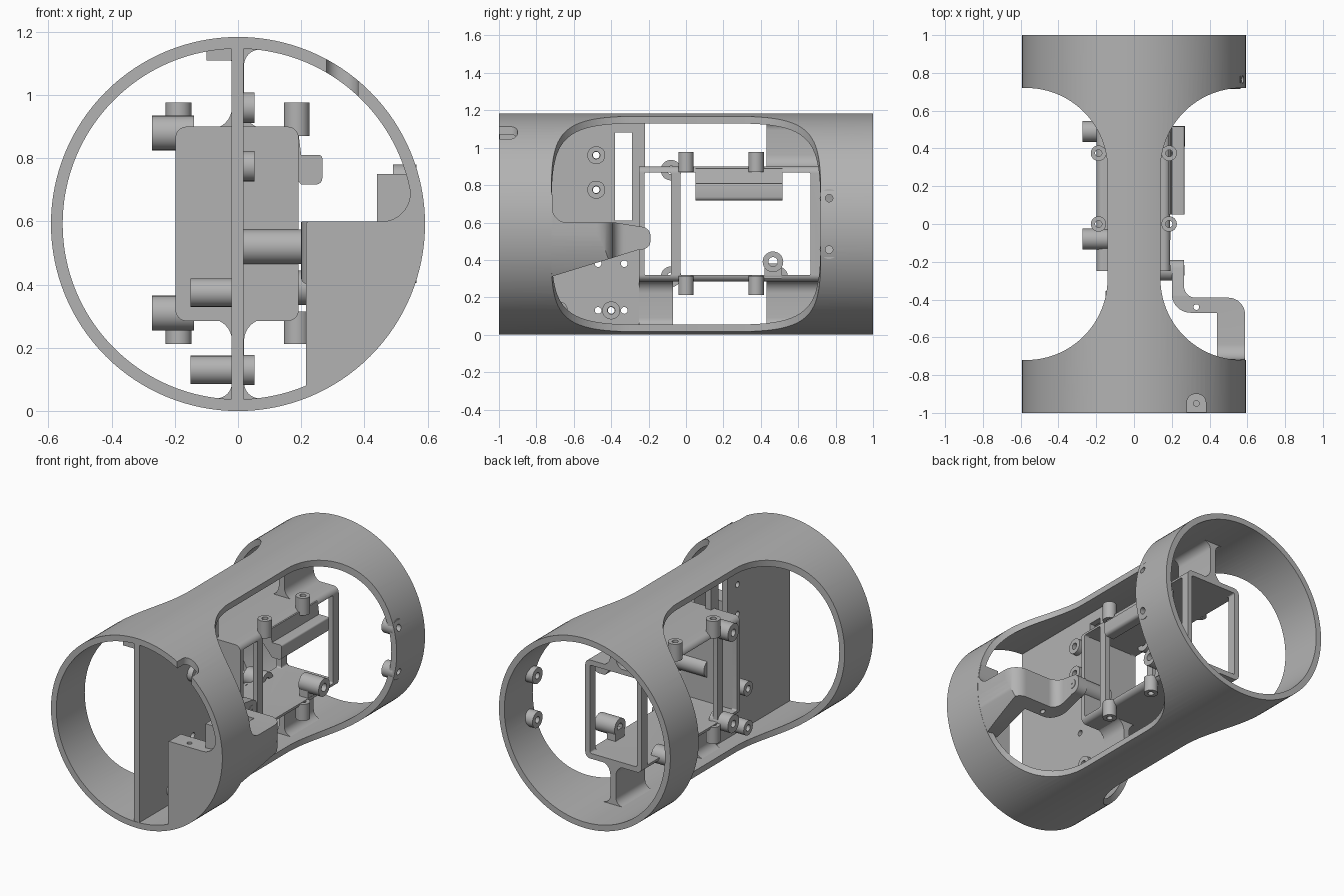
import bpy, bmesh
from math import sin, cos, pi, tan
from mathutils import Vector

start = bpy.data.objects.get("Cube")
if start:
    bpy.data.objects.remove(start)

grey = bpy.data.materials.new("plain grey")
grey.use_nodes = True
grey.diffuse_color = (0.45, 0.45, 0.45, 1)
grey.node_tree.nodes["Principled BSDF"].inputs["Base Color"].default_value = (0.45, 0.45, 0.45, 1)

R, WALL, MID = 0.592, 0.037, 0.592


def place(axis, p, d):
    """2D profile point p at depth d along the axis."""
    u, v = p
    return {"x": (d, u, v), "y": (u, d, v), "z": (u, v, d)}[axis]


def finish(bm, name):
    bmesh.ops.recalc_face_normals(bm, faces=bm.faces)
    mesh = bpy.data.meshes.new(name)
    bm.to_mesh(mesh)
    bm.free()
    obj = bpy.data.objects.new(name, mesh)
    bpy.context.collection.objects.link(obj)
    mesh.materials.append(grey)
    return obj


def rounded(corners, steps=10):
    """Polygon whose corners (u, v, radius) are replaced by arcs."""
    out = []
    for i, c in enumerate(corners):
        p = Vector(c[:2])
        r = c[2] if len(c) > 2 else 0
        if not r:
            out.append(p)
            continue
        a = (Vector(corners[i - 1][:2]) - p).normalized()
        b = (Vector(corners[(i + 1) % len(corners)][:2]) - p).normalized()
        half = a.angle(b) / 2
        centre = p + (a + b).normalized() * r / sin(half)
        s, e = p + a * r / tan(half) - centre, p + b * r / tan(half) - centre
        sweep = s.angle_signed(e)
        for k in range(steps + 1):
            t = -sweep * k / steps
            out.append(centre + Vector((s.x * cos(t) - s.y * sin(t), s.x * sin(t) + s.y * cos(t))))
    return out


def prism(name, axis, pts, a, b):
    bm = bmesh.new()
    lo = [bm.verts.new(place(axis, p, a)) for p in pts]
    hi = [bm.verts.new(place(axis, p, b)) for p in pts]
    bm.faces.new(lo)
    bm.faces.new(hi)
    for i in range(len(pts)):
        bm.faces.new((lo[i - 1], lo[i], hi[i], hi[i - 1]))
    return finish(bm, name)


def rect(u0, u1, v0, v1, r=0):
    return rounded([(u0, v0, r), (u1, v0, r), (u1, v1, r), (u0, v1, r)])


def circle(c, r, n=32):
    return [(c[0] + r * cos(2 * pi * i / n), c[1] + r * sin(2 * pi * i / n)) for i in range(n)]


def pipe(name, axis, c, outer, inner, a, b, n=28):
    """Hollow cylinder."""
    bm = bmesh.new()
    loops = [[bm.verts.new(place(axis, p, d)) for p in circle(c, r, n)]
             for r, d in ((outer, a), (outer, b), (inner, b), (inner, a))]
    for k in range(4):
        l, m = loops[k - 1], loops[k]
        for i in range(n):
            bm.faces.new((l[i - 1], l[i], m[i], m[i - 1]))
    return finish(bm, name)


def combine(obj, tool, how="DIFFERENCE"):
    mod = obj.modifiers.new("shape", "BOOLEAN")
    mod.operation, mod.object, mod.solver = how, tool, "EXACT"
    bpy.context.view_layer.update()
    graph = bpy.context.evaluated_depsgraph_get()
    mesh = bpy.data.meshes.new_from_object(obj.evaluated_get(graph))
    obj.modifiers.clear()
    obj.data = mesh
    bpy.data.objects.remove(tool)


# Outer shell with a large window on each side
shell = pipe("outer_shell", "y", (0, MID), R, R - WALL, -1, 1, 128)
for s in (-1, 1):
    window = rounded([(s * 0.14, -0.72, 0.43), (s * 0.14, 0.72, 0.43), (s * 0.57, 0.72),
                      (s * 0.9, 0.72), (s * 0.9, -0.72), (s * 0.57, -0.72)], 24)
    combine(shell, prism("window_cutter", "z", window, -0.2, 1.4))
combine(shell, prism("notch_cutter", "z", rect(0.28, 0.38, -1.2, -0.9, 0.045), 0.8, 1.4))
for z in (0.455, 0.73):
    combine(shell, prism("hole_cutter", "x", circle((0.765, z), 0.02), 0.4, 0.8))
    pipe("shell_inner_boss", "x", (0.765, z), 0.05, 0.02, 0.49, 0.565)

# Central divider plate
plate = prism("divider_plate", "x", [
    (-0.998, 0.03), (-0.07, 0.03), (-0.07, 0.29), (-0.24, 0.29), (-0.24, 0.9),
    (-0.22, 0.9), (-0.22, 1.155), (-0.998, 1.155)], -0.02, 0.018)
combine(plate, prism("slot_cutter", "x", rect(-0.38, -0.29, 0.61, 1.08), -0.2, 0.2))
for y, z in [(-0.47, 0.38), (-0.33, 0.38), (-0.47, 0.13), (-0.33, 0.13), (-0.4, 0.13),
             (-0.48, 0.96), (-0.48, 0.775)]:
    combine(plate, prism("hole_cutter", "x", circle((y, z), 0.018, 16), -0.2, 0.2))
prism("top_rail", "y", rect(-0.1, -0.015, 1.11, 1.15), -0.99, -0.75)

# Bosses standing on the plate
for y, z in [(-0.48, 0.96), (-0.48, 0.775), (-0.4, 0.13), (-0.68, 0.13)]:
    pipe("plate_boss", "x", (y, z), 0.048, 0.02, 0.015, 0.053)
for z in (0.13, 0.375):
    pipe("plate_standoff", "x", (-0.4, z), 0.045, 0.02, -0.15, -0.015)

# Webs that blend the inner frame into the shell, below and above
for flip, y0, y1 in [(1, 0.43, 0.72), (-1, 0.43, 0.72), (-1, -0.25, -0.07)]:
    half = [(0.1, 0.3), (0.019, 0.3, 0.07), (0.019, 0.552, 0.05), (0.08, 0.552)]
    pts = rounded(half + [(-p[0], *p[1:]) for p in reversed(half)], 8)
    prism("support_web", "y", [(x, MID + flip * z) for x, z in pts], y0, y1)

# Inner frame: solid front, open back and sides
frame = prism("inner_frame", "y", rect(-0.198, 0.192, 0.285, 0.9, 0.035), -0.25, 0.72)
combine(frame, prism("hollow_cutter", "y", rect(-0.165, 0.16, 0.318, 0.868, 0.01), -0.222, 1.2))
for y0, y1 in [(-0.222, -0.08), (-0.03, 0.665)]:
    combine(frame, prism("side_cutter", "x", rect(y0, y1, 0.318, 0.868, 0.01), -0.5, 0.5))

# Upright bosses above and below the frame
for x in (-0.188, 0.186):
    for y in (0, 0.375):
        for z0, z1 in [(0.87, 0.977), (0.212, 0.315)]:
            pipe("frame_post", "z", (x, y), 0.041, 0.018, z0, z1)

# Sideways bosses and the ledge on the frame
for y, z in [(-0.08, 0.88), (-0.08, 0.31), (0.49, 0.31)]:
    pipe("left_out_boss", "x", (y, z), 0.055, 0.022, -0.272, -0.14)
pipe("side_boss", "x", (0.465, 0.39), 0.055, 0.025, 0.13, 0.27)
prism("side_boss_foot", "x", rect(0.42, 0.51, 0.3, 0.38), 0.13, 0.19)
ledge = rounded([(0.13, 0.89), (0.19, 0.89), (0.2, 0.81), (0.267, 0.81, 0.01),
                 (0.267, 0.717, 0.02), (0.2, 0.717), (0.13, 0.8)], 4)
prism("frame_ledge", "y", ledge, 0.05, 0.515)

# Front corner block, flush with the shell
block = prism("front_block", "y", rounded([
    (0.215, -0.1), (0.215, 0.6, 0.01), (0.545, 0.6, 0.09), (0.545, 0.75),
    (0.75, 0.75), (0.75, -0.1)]), -0.999, -0.88)
combine(block, prism("round_limit", "y", circle((0, MID), 0.575, 128), -1.2, 0), "INTERSECT")
combine(block, prism("screw_cutter", "z", circle((0.33, -0.95), 0.015, 16), 0.4, 0.8))

# Curved arm from the shell wall to the frame
arm = prism("curved_arm", "z", rounded([
    (0.7, -0.95), (0.7, -0.72), (0.588, -0.72), (0.588, -0.39, 0.09), (0.265, -0.39, 0.06),
    (0.265, -0.19), (0.2, -0.19), (0.2, -0.47, 0.1), (0.44, -0.47), (0.44, -0.95)]), 0, 1.2)
side = rounded([(-0.95, 0.75), (-0.715, 0.75), (-0.715, 0.6, 0.08), (-0.38, 0.6, 0.03),
                (-0.19, 0.57, 0.05), (-0.19, 0.46, 0.045), (-0.25, 0.455), (-0.72, 0.31),
                (-0.95, 0.31)])
combine(arm, prism("arm_limit", "x", side, -0.2, 1), "INTERSECT")
combine(arm, prism("round_limit", "y", circle((0, MID), R - 0.001, 128), -1.2, 0), "INTERSECT")
combine(arm, prism("screw_cutter", "z", circle((0.33, -0.44), 0.015, 16), 0.2, 0.8))
pipe("arm_mount", "x", (-0.245, 0.52), 0.055, 0.025, 0.01, 0.215)
pipe("arm_mount_screw", "x", (-0.245, 0.52), 0.028, 0.005, 0.18, 0.268)

# Smooth the curved walls, keep real edges sharp
bpy.ops.object.select_all(action="DESELECT")
for obj in bpy.context.collection.objects:
    if obj.type == "MESH" and grey.name in obj.data.materials:
        obj.select_set(True)
        bpy.context.view_layer.objects.active = obj
bpy.ops.object.shade_smooth_by_angle(angle=0.55)
